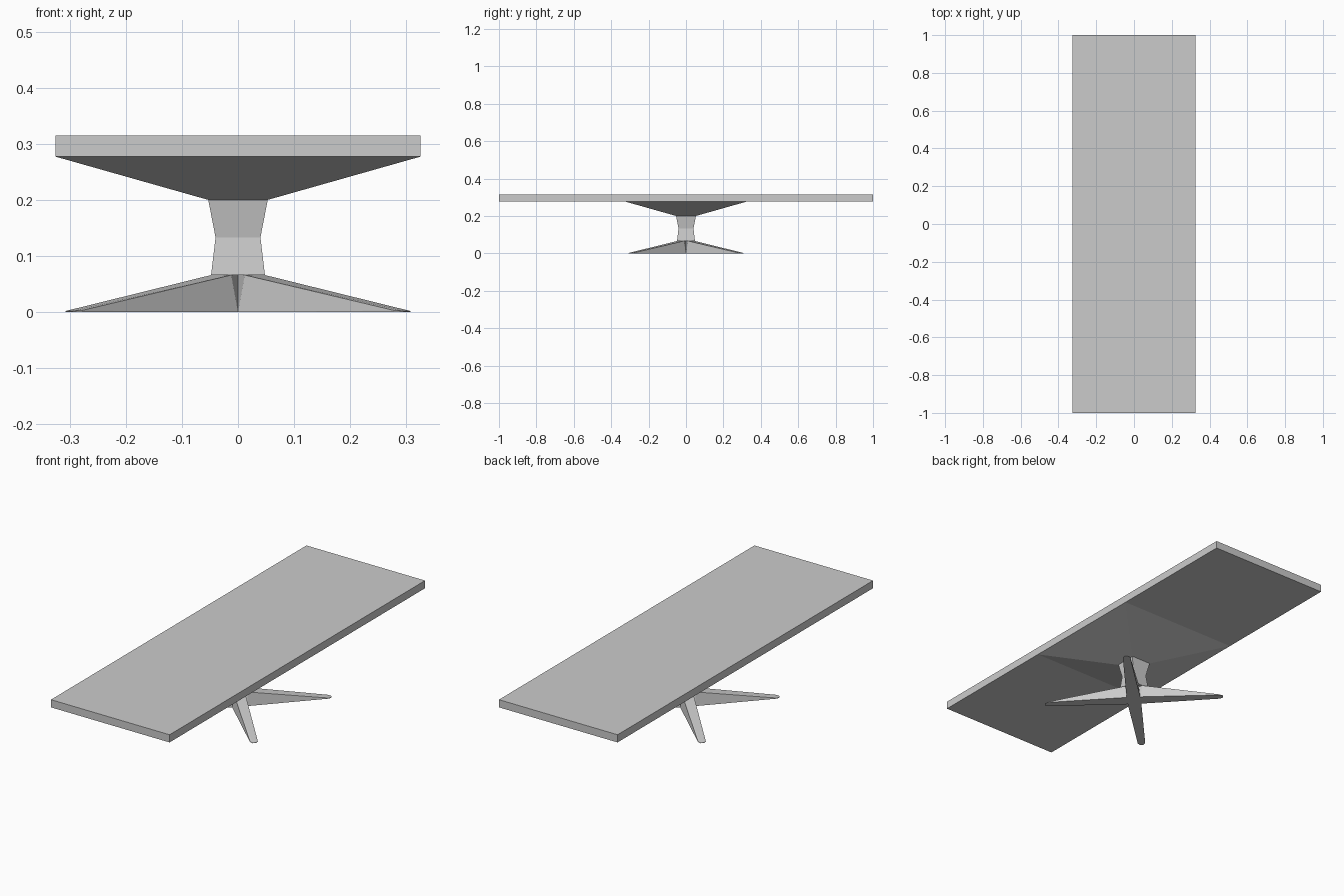
import bpy, bmesh, math
from mathutils import Matrix

if "Cube" in bpy.data.objects:
    bpy.data.objects.remove(bpy.data.objects["Cube"])


def finish(bm, name):
    bmesh.ops.recalc_face_normals(bm, faces=bm.faces)
    me = bpy.data.meshes.new(name)
    bm.to_mesh(me)
    bm.free()
    ob = bpy.data.objects.new(name, me)
    bpy.context.collection.objects.link(ob)
    return ob


def loft(name, rings):
    """Stack rectangular rings given as (half x, half y, z)."""
    bm = bmesh.new()
    loops = [[bm.verts.new((sx * hx, sy * hy, z))
              for sx, sy in ((-1, -1), (1, -1), (1, 1), (-1, 1))]
             for hx, hy, z in rings]
    for a, b in zip(loops, loops[1:]):
        for i in range(4):
            j = (i + 1) % 4
            bm.faces.new((a[i], a[j], b[j], b[i]))
    bm.faces.new(loops[0][::-1])
    bm.faces.new(loops[-1])
    return finish(bm, name)


# Flat rectangular top
loft("table_top", [(0.325, 1.0, 0.277), (0.325, 1.0, 0.315)])

# Flared support under the top
loft("top_support", [(0.053, 0.053, 0.2), (0.325, 0.325, 0.277)])

# Waisted square column
loft("column", [(0.034, 0.034, 0.066), (0.048, 0.048, 0.066),
                (0.04, 0.04, 0.133), (0.053, 0.053, 0.2)])

# Four tapering diagonal legs with clipped tips
half = [(0.012, -0.048, 0.066), (0.0, -0.046, 0.0),
        (0.278, -0.303, 0.0), (0.278, -0.303, 0.003),
        (0.295, -0.307, 0.0), (0.295, -0.307, 0.002)]
leg_points = half + [(-y, -x, z) for x, y, z in half]
leg_points += [(0, 0, 0), (0, 0, 0.066)]
for i, name in enumerate(("front_right", "back_right", "back_left", "front_left")):
    bm = bmesh.new()
    for p in leg_points:
        bm.verts.new(p)
    hull = bmesh.ops.convex_hull(bm, input=bm.verts[:])
    loose = [v for v in bm.verts if not v.link_faces]
    bmesh.ops.delete(bm, geom=loose, context='VERTS')
    bmesh.ops.transform(bm, matrix=Matrix.Rotation(i * math.pi / 2, 4, 'Z'), verts=bm.verts)
    finish(bm, name + "_leg")
